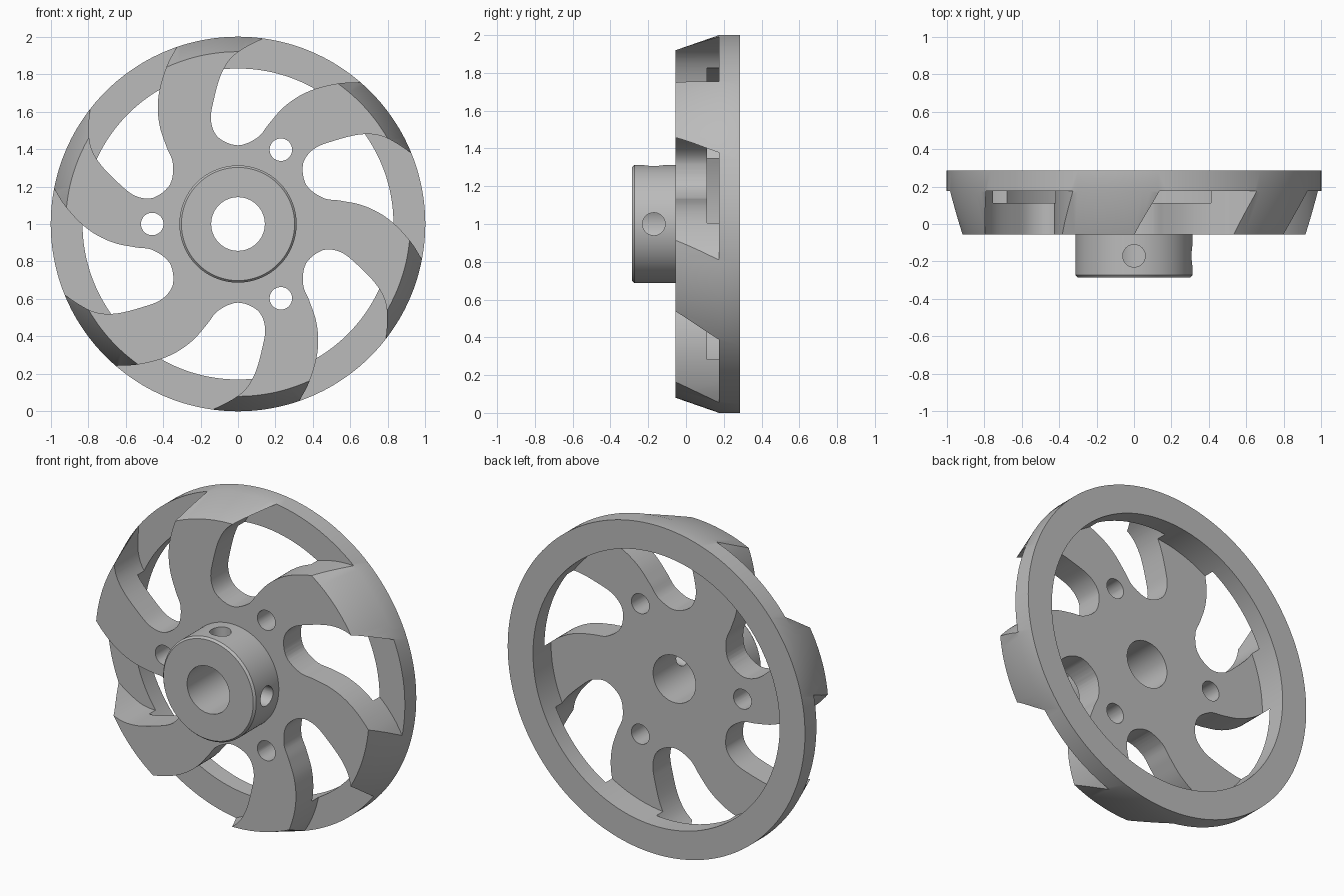
import bpy, bmesh, math
from mathutils import Matrix, Vector

if "Cube" in bpy.data.objects:
    bpy.data.objects.remove(bpy.data.objects["Cube"], do_unlink=True)

CENTRE = Vector((0, 0, 1))
SEGMENTS = 144

metal = bpy.data.materials.new("grey metal")
metal.use_nodes = True
metal.diffuse_color = (0.5, 0.5, 0.5, 1)
metal.node_tree.nodes["Principled BSDF"].inputs["Base Color"].default_value = (0.5, 0.5, 0.5, 1)


def make_object(name, bm):
    bmesh.ops.recalc_face_normals(bm, faces=bm.faces)
    mesh = bpy.data.meshes.new(name)
    bm.to_mesh(mesh)
    bm.free()
    mesh.materials.append(metal)
    obj = bpy.data.objects.new(name, mesh)
    bpy.context.collection.objects.link(obj)
    obj.location = CENTRE
    return obj


def revolve(name, profile):
    """Turn a closed (radius, y) profile around the y axis."""
    bm = bmesh.new()
    rings = []
    for i in range(SEGMENTS):
        a = math.tau * i / SEGMENTS
        rings.append([bm.verts.new((r * math.cos(a), y, r * math.sin(a))) for r, y in profile])
    n = len(profile)
    for i, ring in enumerate(rings):
        after = rings[(i + 1) % SEGMENTS]
        for j in range(n):
            k = (j + 1) % n
            bm.faces.new((ring[j], ring[k], after[k], after[j]))
    return make_object(name, bm)


def smooth_path(points, steps=6):
    """Catmull-Rom curve through the points."""
    pts = [Vector(p) for p in points]
    pts = [2 * pts[0] - pts[1]] + pts + [2 * pts[-1] - pts[-2]]
    path = []
    for a, b, c, d in zip(pts, pts[1:], pts[2:], pts[3:]):
        for s in range(steps):
            t = s / steps
            path.append(0.5 * (2 * b + (c - a) * t + (2 * a - 5 * b + 4 * c - d) * t ** 2
                               + (3 * b - a - 3 * c + d) * t ** 3))
    return path + [pts[-2]]


def add_prism(bm, outline, y0, y1, angle):
    turn = Matrix.Rotation(angle, 3, 'Y')
    front = [bm.verts.new(turn @ Vector((p.x, y0, p.y))) for p in outline]
    back = [bm.verts.new(turn @ Vector((p.x, y1, p.y))) for p in outline]
    bm.faces.new(front)
    bm.faces.new(back[::-1])
    for i in range(len(outline)):
        j = (i + 1) % len(outline)
        bm.faces.new((front[i], front[j], back[j], back[i]))


def add_drill(bm, radius, depth, matrix):
    bmesh.ops.create_cone(bm, cap_ends=True, segments=40, radius1=radius, radius2=radius,
                          depth=depth, matrix=matrix)


def cut(target, cutter):
    cutter.hide_render = True
    mod = target.modifiers.new("cut", 'BOOLEAN')
    mod.operation = 'DIFFERENCE'
    mod.solver = 'EXACT'
    mod.object = cutter
    bpy.ops.object.select_all(action='DESELECT')
    bpy.context.view_layer.objects.active = target
    target.select_set(True)
    bpy.ops.object.modifier_apply(modifier=mod.name)
    bpy.data.objects.remove(cutter, do_unlink=True)


# Turned body: bored hub, flat disc, bevelled edge and open-backed rim
wheel = revolve("wheel", [
    (0.143, -0.285), (0.302, -0.285), (0.313, -0.272), (0.313, -0.055), (0.92, -0.055),
    (1.0, 0.175), (1.0, 0.285), (0.83, 0.285), (0.83, 0.112), (0.143, 0.112)])

# Six curved windows, leaving swept spokes and a full ring behind
window = smooth_path([
    (0.25, 1.04), (0.134, 0.99), (-0.01, 0.91), (-0.085, 0.81), (-0.13, 0.66), (-0.144, 0.55),
    (-0.105, 0.462), (0, 0.42), (0.105, 0.462), (0.165, 0.535), (0.24, 0.62), (0.33, 0.685),
    (0.43, 0.727), (0.55, 0.752), (0.66, 0.755), (0.76, 0.75)])
bm = bmesh.new()
for i in range(6):
    add_prism(bm, window, -0.2, 0.175, i * math.tau / 6)
cut(wheel, make_object("window_cutter", bm))

# Three bolt holes through the disc, two set-screw holes into the hub
bm = bmesh.new()
along_y = Matrix.Rotation(math.pi / 2, 4, 'X')
for i in range(3):
    a = math.pi / 3 + i * math.tau / 3
    spot = Vector((0.458 * math.cos(a), 0.03, 0.458 * math.sin(a)))
    add_drill(bm, 0.06, 0.4, Matrix.Translation(spot) @ along_y)
add_drill(bm, 0.06, 0.35, Matrix.Translation((0, -0.17, 0.255)))
add_drill(bm, 0.06, 0.35, Matrix.Translation((0.255, -0.17, 0)) @ Matrix.Rotation(math.pi / 2, 4, 'Y'))
cut(wheel, make_object("drill_cutter", bm))

bpy.ops.object.shade_smooth_by_angle(angle=math.radians(30))
